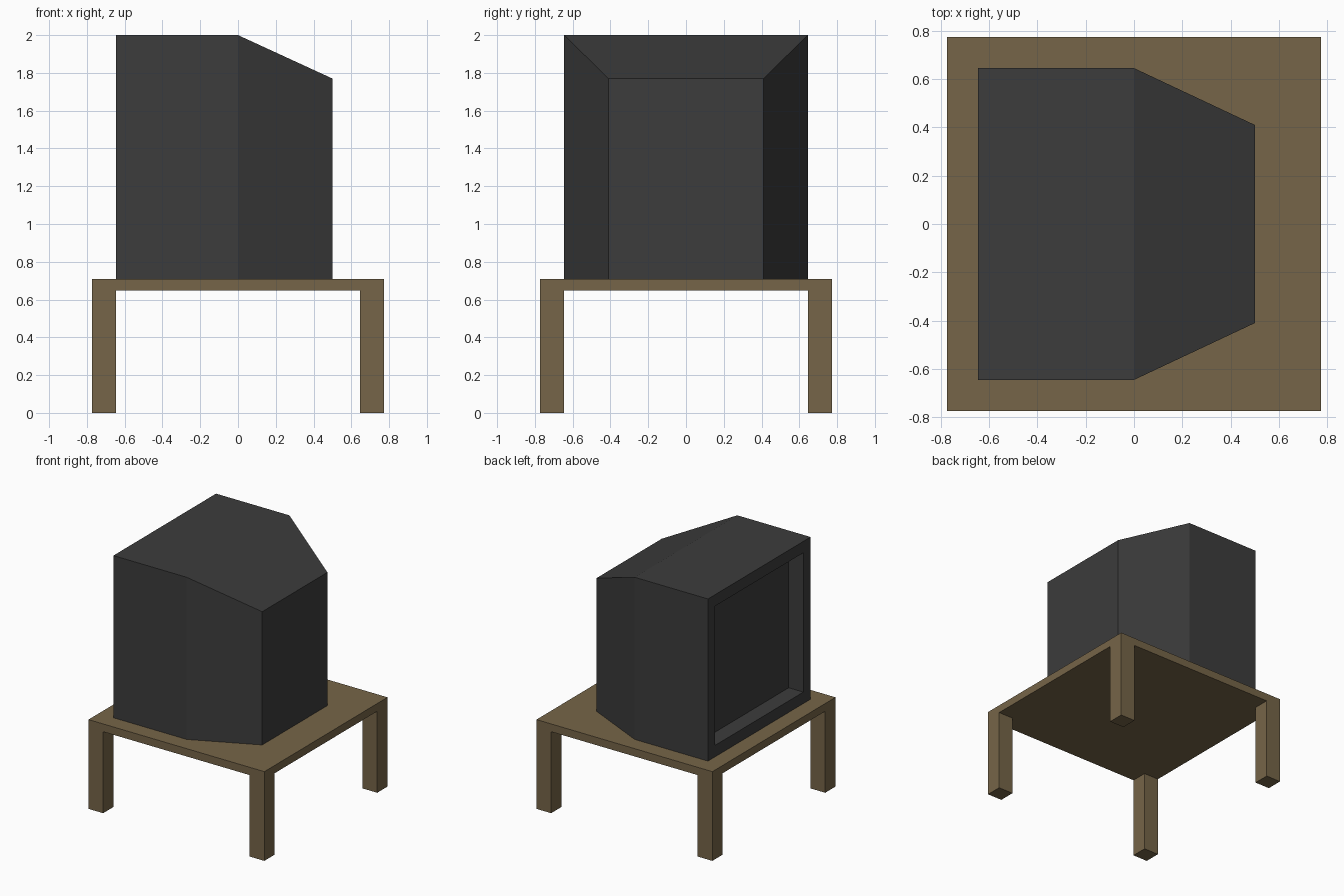
import bpy, bmesh
from mathutils import Vector

if "Cube" in bpy.data.objects:
    bpy.data.objects.remove(bpy.data.objects["Cube"])

H = 0.645        # half size of the television cabinet
M = 0.129        # bezel, recess depth and leg width
TABLE_Z = 0.71
EDGE = 0.774     # half size of the table


def material(name, color):
    mat = bpy.data.materials.new(name)
    mat.diffuse_color = color
    mat.use_nodes = True
    mat.node_tree.nodes["Principled BSDF"].inputs["Base Color"].default_value = mat.diffuse_color
    return mat


def add_box(bm, lo, hi):
    verts = bmesh.ops.create_cube(bm, size=1)["verts"]
    lo, hi = Vector(lo), Vector(hi)
    for v in verts:
        v.co = Vector(((v.co[i] + 0.5) * (hi[i] - lo[i]) + lo[i]) for i in range(3))


def finish(bm, name, mat):
    bmesh.ops.recalc_face_normals(bm, faces=bm.faces)
    mesh = bpy.data.meshes.new(name)
    bm.to_mesh(mesh)
    bm.free()
    mesh.materials.append(mat)
    obj = bpy.data.objects.new(name, mesh)
    bpy.context.collection.objects.link(obj)
    return obj


def face_along(bm, normal):
    bm.normal_update()
    return max(bm.faces, key=lambda f: f.normal.dot(Vector(normal)))


wood = material("wood", (0.18, 0.13, 0.065, 1))
plastic = material("dark_plastic", (0.045, 0.045, 0.045, 1))

# Table top
bm = bmesh.new()
add_box(bm, (-EDGE, -EDGE, 0.648), (EDGE, EDGE, TABLE_Z))
finish(bm, "table_top", wood)

# Four corner legs
for sx, side in ((-1, "left"), (1, "right")):
    for sy, end in ((-1, "front"), (1, "back")):
        xs = sorted((sx * H, sx * EDGE))
        ys = sorted((sy * H, sy * EDGE))
        bm = bmesh.new()
        add_box(bm, (xs[0], ys[0], 0), (xs[1], ys[1], 0.648))
        finish(bm, f"{end}_{side}_leg", wood)

# Television cabinet: square front half
bm = bmesh.new()
add_box(bm, (-H, -H, TABLE_Z), (0, H, 2.0))

# Tapered rear housing, flat along the bottom
rear = bmesh.ops.extrude_discrete_faces(bm, faces=[face_along(bm, (1, 0, 0))])["faces"][0]
for v in rear.verts:
    v.co.x = 0.5
    v.co.y *= 0.41 / H
    if v.co.z > 1:
        v.co.z = 1.77

# Recessed screen inside a bezel
screen = face_along(bm, (-1, 0, 0))
bmesh.ops.inset_individual(bm, faces=[screen], thickness=M)
pushed = bmesh.ops.extrude_discrete_faces(bm, faces=[screen])["faces"][0]
for v in pushed.verts:
    v.co.x += M
finish(bm, "television", plastic)
